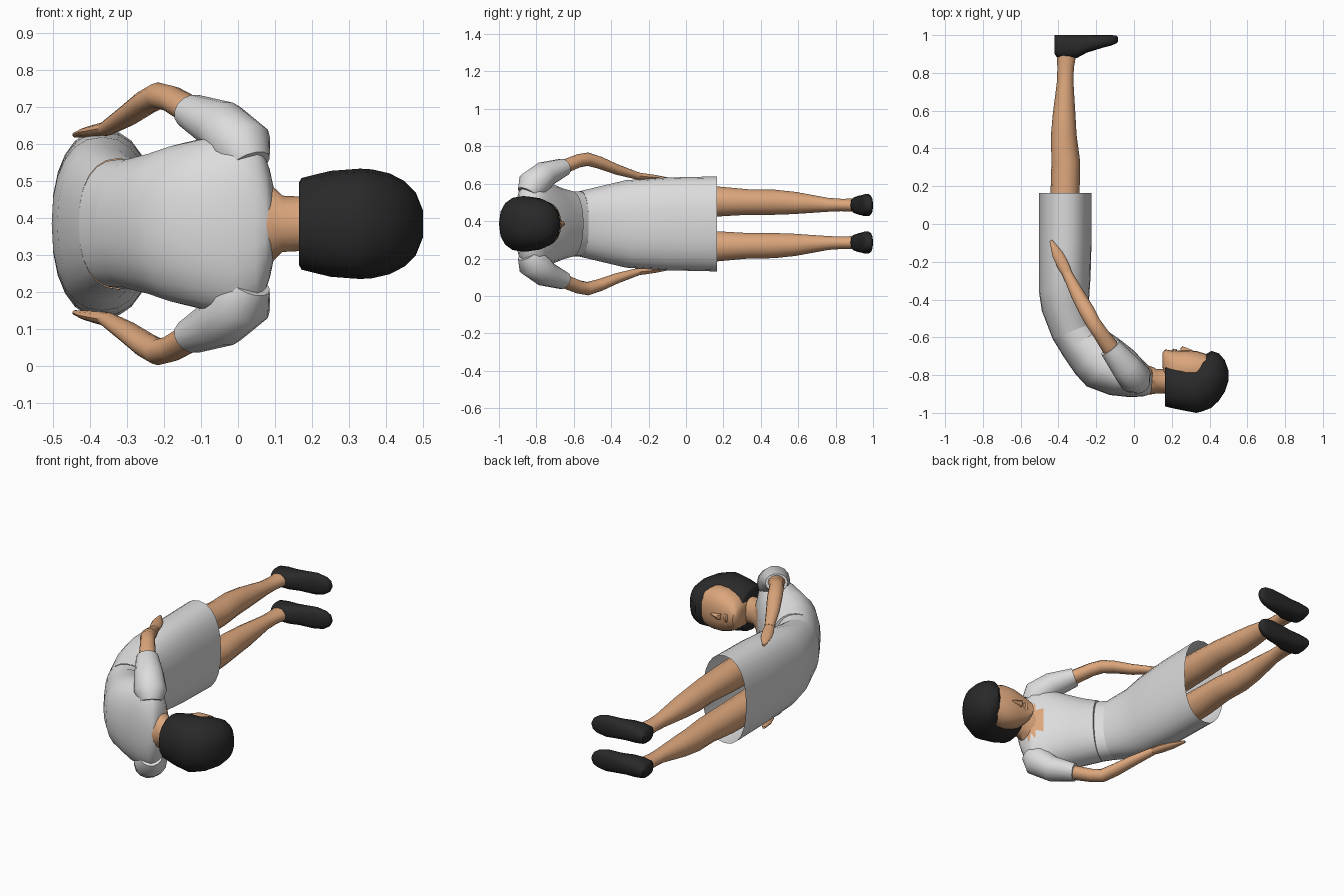
import bpy, bmesh, math
from mathutils import Vector

ZC = 0.385  # mid plane of the figure, which lies on its side


def material(name, rgb):
    m = bpy.data.materials.new(name)
    m.diffuse_color = (*rgb, 1)
    return m


WHITE = material("white cloth", (0.72, 0.72, 0.72))
SKIN = material("skin", (0.71, 0.38, 0.20))
BLACK = material("black", (0.022, 0.022, 0.022))


def loft(name, rings, mat, seg=16, power=2.0, caps=(True, True)):
    """Skin superellipse rings given as (centre, half axis A, half axis B)."""
    bm = bmesh.new()
    loops = []
    for c, a, b in rings:
        loop = []
        for i in range(seg):
            t = 2 * math.pi * i / seg
            u, v = math.cos(t), math.sin(t)
            u = math.copysign(abs(u) ** (2 / power), u)
            v = math.copysign(abs(v) ** (2 / power), v)
            loop.append(bm.verts.new(c + a * u + b * v))
        loops.append(loop)
    for p, q in zip(loops, loops[1:]):
        for i in range(seg):
            j = (i + 1) % seg
            bm.faces.new((p[i], p[j], q[j], q[i]))
    if caps[0]:
        bm.faces.new(loops[0][::-1])
    if caps[1]:
        bm.faces.new(loops[-1])
    bmesh.ops.recalc_face_normals(bm, faces=bm.faces)
    me = bpy.data.meshes.new(name)
    bm.to_mesh(me)
    bm.free()
    me.materials.append(mat)
    ob = bpy.data.objects.new(name, me)
    bpy.context.collection.objects.link(ob)
    return ob


def body(name, rows, mat, **kw):
    """Rows: back x, back y, front x, front y, half width."""
    rings = []
    for bx, by, fx, fy, w in rows:
        back, front = Vector((bx, by, ZC)), Vector((fx, fy, ZC))
        rings.append(((back + front) / 2, (front - back) / 2, Vector((0, 0, w))))
    return loft(name, rings, mat, **kw)


def limb(name, rows, side, mat, **kw):
    """Rows: x, y, sideways offset, radius in the xy plane, sideways radius."""
    pts = [Vector((r[0], r[1], ZC + side * r[2])) for r in rows]
    rings = []
    for i, r in enumerate(rows):
        t = (pts[min(i + 1, len(pts) - 1)] - pts[max(i - 1, 0)]).normalized()
        a = t.cross(Vector((0, 0, 1))).normalized()
        rings.append((pts[i], a * r[3], t.cross(a) * r[4]))
    return loft(name, rings, mat, **kw)


def along_x(name, rows, mat, s=0, **kw):
    """Rows: x, low y, high y, half width."""
    rings = [(Vector((x, (y0 + y1) / 2, ZC + s)), Vector((0, (y1 - y0) / 2, 0)),
              Vector((0, 0, w))) for x, y0, y1, w in rows]
    return loft(name, rings, mat, **kw)


# Dress: open skirt, waistband, bodice
body("skirt", [(-.503, .165, -.225, .165, .254), (-.503, -.1, -.225, -.1, .248),
               (-.503, -.36, -.230, -.28, .234), (-.488, -.46, -.238, -.40, .208),
               (-.43, -.61, -.215, -.52, .176)],
     WHITE, seg=24, power=2.3, caps=(False, False))
body("waistband", [(-.43, -.61, -.215, -.52, .174), (-.38, -.69, -.175, -.565, .174)],
     WHITE, seg=24, power=2.3, caps=(False, False))
bodice = body("bodice", [(-.385, -.685, -.165, -.548, .178), (-.31, -.795, -.12, -.58, .195),
                         (-.25, -.86, -.07, -.615, .215), (-.13, -.905, .0, -.67, .238),
                         (-.02, -.917, .045, -.72, .25), (.045, -.913, .075, -.75, .215),
                         (.075, -.905, .092, -.765, .15), (.09, -.895, .10, -.77, .10)],
              WHITE, seg=24, power=2.2)

# Open neckline: skin on the upper front faces
bodice.data.materials.append(SKIN)
for f in bodice.data.polygons:
    c = f.center
    if c.y > -.80 and abs(c.z - ZC) < (c.x - .0) * 1.4:
        f.material_index = 1

# Neck and head
body("neck", [(.04, -.91, .06, -.745, .09), (.09, -.902, .10, -.757, .10),
              (.12, -.897, .12, -.768, .076), (.20, -.90, .20, -.768, .072)], SKIN, seg=16)
along_x("face", [(.152, -.76, -.68, .035), (.165, -.84, -.664, .066), (.19, -.86, -.668, .088),
                 (.22, -.86, -.670, .104), (.27, -.86, -.668, .119), (.33, -.86, -.672, .122),
                 (.39, -.86, -.69, .11)], SKIN, seg=20, power=2.3)
along_x("nose", [(.245, -.69, -.66, .020), (.255, -.69, -.647, .017), (.28, -.69, -.656, .012),
                 (.31, -.69, -.668, .007)], SKIN, seg=8)
along_x("lips", [(.20, -.69, -.668, .016), (.208, -.69, -.660, .028), (.216, -.69, -.664, .028),
                 (.224, -.69, -.662, .02), (.23, -.69, -.67, .01)], SKIN, seg=8)
along_x("hair", [(.165, -.965, -.745, .112), (.172, -.968, -.743, .124), (.25, -.985, -.742, .143),
                 (.33, -1.0, -.742, .149), (.362, -.992, -.70, .147), (.41, -.973, -.672, .136),
                 (.45, -.935, -.685, .115), (.48, -.89, -.72, .085), (.50, -.83, -.775, .035)],
        BLACK, seg=16, power=2.35)

# Paired sleeves, arms, legs and shoes
for side, label in ((1, "upper"), (-1, "lower")):
    limb("sleeve_" + label, [(.03, -.845, .16, .06, .06), (.01, -.82, .205, .088, .085),
                             (-.045, -.755, .265, .078, .07), (-.125, -.655, .303, .06, .048)],
         side, WHITE, seg=14)
    limb("arm_" + label, [(-.08, -.71, .28, .045, .036), (-.125, -.655, .305, .046, .038),
                          (-.18, -.575, .337, .04, .036), (-.215, -.525, .346, .039, .036),
                          (-.25, -.46, .327, .041, .033), (-.30, -.37, .291, .036, .028),
                          (-.355, -.26, .257, .026, .02)],
         side, SKIN, seg=12)
    limb("hand_" + label, [(-.35, -.27, .258, .025, .019), (-.375, -.22, .252, .032, .018),
                           (-.405, -.16, .247, .029, .014), (-.44, -.088, .24, .008, .007)],
         side, SKIN, seg=10)
    limb("leg_" + label, [(-.365, -.25, .118, .09, .09), (-.365, .16, .120, .077, .083),
                          (-.361, .33, .117, .076, .07), (-.372, .47, .116, .068, .069),
                          (-.370, .58, .112, .06, .061), (-.364, .76, .102, .043, .038),
                          (-.362, .83, .101, .044, .034), (-.358, .90, .100, .052, .036)],
         side, SKIN, seg=14)
    along_x("shoe_" + label, [(-.42, .90, 1, .025), (-.408, .882, 1, .042), (-.36, .877, 1, .05),
                              (-.30, .88, 1, .051), (-.25, .907, 1, .055), (-.17, .932, 1, .06),
                              (-.12, .945, 1, .05), (-.095, .955, .998, .034),
                              (-.085, .965, .99, .015)],
            BLACK, s=side * .1, seg=14, power=2.6)

# Smooth shading with sharp hems and soles
for ob in bpy.data.objects:
    ob.select_set(True)
    bpy.context.view_layer.objects.active = ob
bpy.ops.object.shade_smooth_by_angle(angle=math.radians(45))
